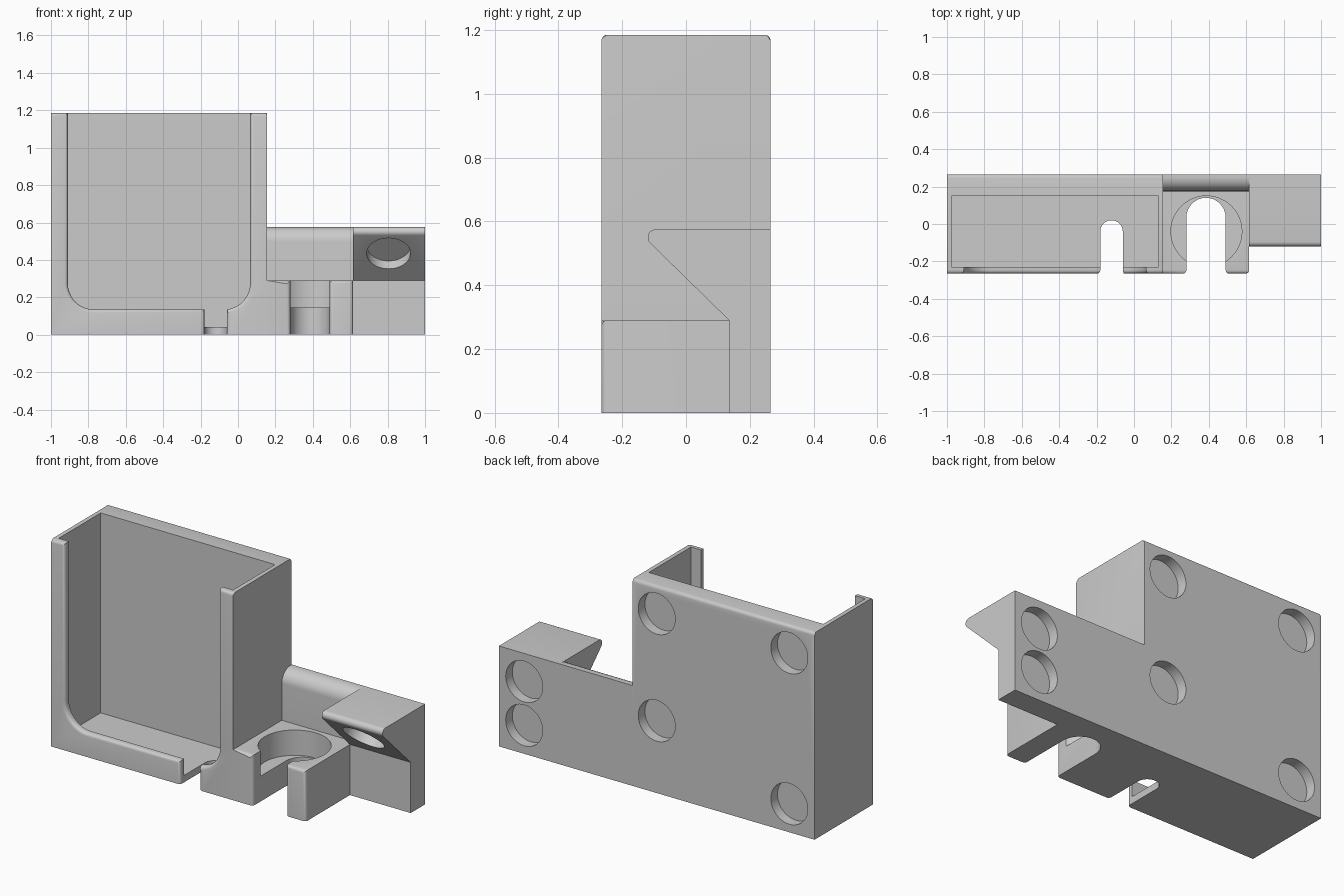
import bpy, bmesh
from math import sin, cos, radians, pi
from mathutils import Vector, Matrix

if "Cube" in bpy.data.objects:
    bpy.data.objects.remove(bpy.data.objects["Cube"])


def arc(cx, cy, r, a0, a1, n=12):
    return [(cx + r * cos(radians(a0 + (a1 - a0) * i / n)),
             cy + r * sin(radians(a0 + (a1 - a0) * i / n))) for i in range(n + 1)]


def to_object(bm, name):
    bmesh.ops.recalc_face_normals(bm, faces=bm.faces)
    me = bpy.data.meshes.new(name)
    bm.to_mesh(me)
    bm.free()
    ob = bpy.data.objects.new(name, me)
    bpy.context.collection.objects.link(ob)
    return ob


def prism(name, pts, axis, a, b):
    """Extrude a 2D profile along x (y,z), y (x,z) or z (x,y)."""
    place = {'x': lambda u, v, t: (t, u, v),
             'y': lambda u, v, t: (u, t, v),
             'z': lambda u, v, t: (u, v, t)}[axis]
    bm = bmesh.new()
    lo = [bm.verts.new(place(u, v, a)) for u, v in pts]
    hi = [bm.verts.new(place(u, v, b)) for u, v in pts]
    bm.faces.new(lo)
    bm.faces.new(hi)
    for i in range(len(pts)):
        j = (i + 1) % len(pts)
        bm.faces.new((lo[i], lo[j], hi[j], hi[i]))
    return to_object(bm, name)


def disc_cutter(center, direction, r, depth):
    """Cylinder cutting `depth` to each side of a surface point."""
    bm = bmesh.new()
    rot = Vector(direction).to_track_quat('Z', 'Y').to_matrix().to_4x4()
    bmesh.ops.create_cone(bm, cap_ends=True, segments=48, radius1=r, radius2=r,
                          depth=2 * depth, matrix=Matrix.Translation(center) @ rot)
    return to_object(bm, "recess_cutter")


def cut(ob, cutters):
    for c in cutters:
        m = ob.modifiers.new("cut", 'BOOLEAN')
        m.operation, m.solver, m.object = 'DIFFERENCE', 'EXACT', c
    dg = bpy.context.evaluated_depsgraph_get()
    me = bpy.data.meshes.new_from_object(ob.evaluated_get(dg))
    ob.modifiers.clear()
    ob.data = me
    for c in cutters:
        bpy.data.objects.remove(c)


def slot(x0, x1, y_end, z1):
    """Front slot with a round inner end."""
    r = (x1 - x0) / 2
    pts = [(x0, -0.4), (x1, -0.4)] + arc((x0 + x1) / 2, y_end - r, r, 0, 180, 16)
    return prism("slot_cutter", pts, 'z', -0.1, z1)


F, B, TOP, STEP = -0.265, 0.265, 1.185, 0.29

# Tray and cup holder share one L-shaped body
body = prism("tray_body", [(-1, 0), (0.615, 0), (0.615, STEP), (0.155, STEP),
                           (0.155, TOP), (-1, TOP)], 'y', F, B)
window = ([(-0.91, 1.4)] + arc(-0.77, 0.275, 0.14, 180, 270)
          + arc(-0.075, 0.275, 0.14, 270, 360) + [(0.065, 1.4)])
back_holes = [(0, 1.027), (-0.84, 1.027), (0, 0.414), (-0.84, 0.163)]
cut(body, [
    prism("cavity_cutter", [(-0.975, -0.23), (0.13, -0.23), (0.13, 0.15), (-0.975, 0.15)],
          'z', 0.04, 1.4),
    prism("window_cutter", window, 'y', -0.4, -0.2),
    slot(-0.18, -0.06, 0.02, 0.2),
    slot(0.28, 0.49, 0.14, 0.5),
    disc_cutter((0.387, -0.04, 0.345), (0, 0, 1), 0.19, 0.2),
] + [disc_cutter((x, B, z), (0, 1, 0), 0.117, 0.06) for x, z in back_holes])

# Round the front rims and the rear top edge
bm = bmesh.new()
bm.from_mesh(body.data)


def rounded(e):
    p, q = (v.co for v in e.verts)

    def both(i, val):
        return abs(p[i] - val) < 1e-3 and abs(q[i] - val) < 1e-3
    if both(1, B):
        return both(2, TOP)
    return both(1, F) and not (both(2, 0) or both(0, -1) or both(0, 0.155))


bmesh.ops.bevel(bm, geom=[e for e in bm.edges if rounded(e)], offset=0.018,
                segments=4, profile=0.5, affect='EDGES', clamp_overlap=False)
bm.to_mesh(body.data)
bm.free()

# Rear wall above the cup holder, rounded on top
rib = prism("rear_rib", [(B, STEP), (B, 0.575)] + arc(0.25, 0.5, 0.075, 90, 180)
            + [(0.175, STEP)], 'x', 0.155, 0.615)

# Side bracket with overhanging slanted face
bracket = prism("side_bracket", [(B, 0), (B, 0.575)]
                + arc(-0.095, 0.55, 0.025, 90, 225, 8)
                + [(0.135, STEP), (0.135, 0)], 'x', 0.615, 1)
cut(bracket, [disc_cutter((0.84, B, z), (0, 1, 0), 0.117, 0.06) for z in (0.163, 0.414)]
    + [disc_cutter((0.805, -0.012, 0.435), (0, 1, 1), 0.117, 0.06)])

# Smooth shading with sharp edges kept
for ob in (body, rib, bracket):
    ob.select_set(True)
    bpy.context.view_layer.objects.active = ob
bpy.ops.object.shade_smooth_by_angle(angle=radians(30))
